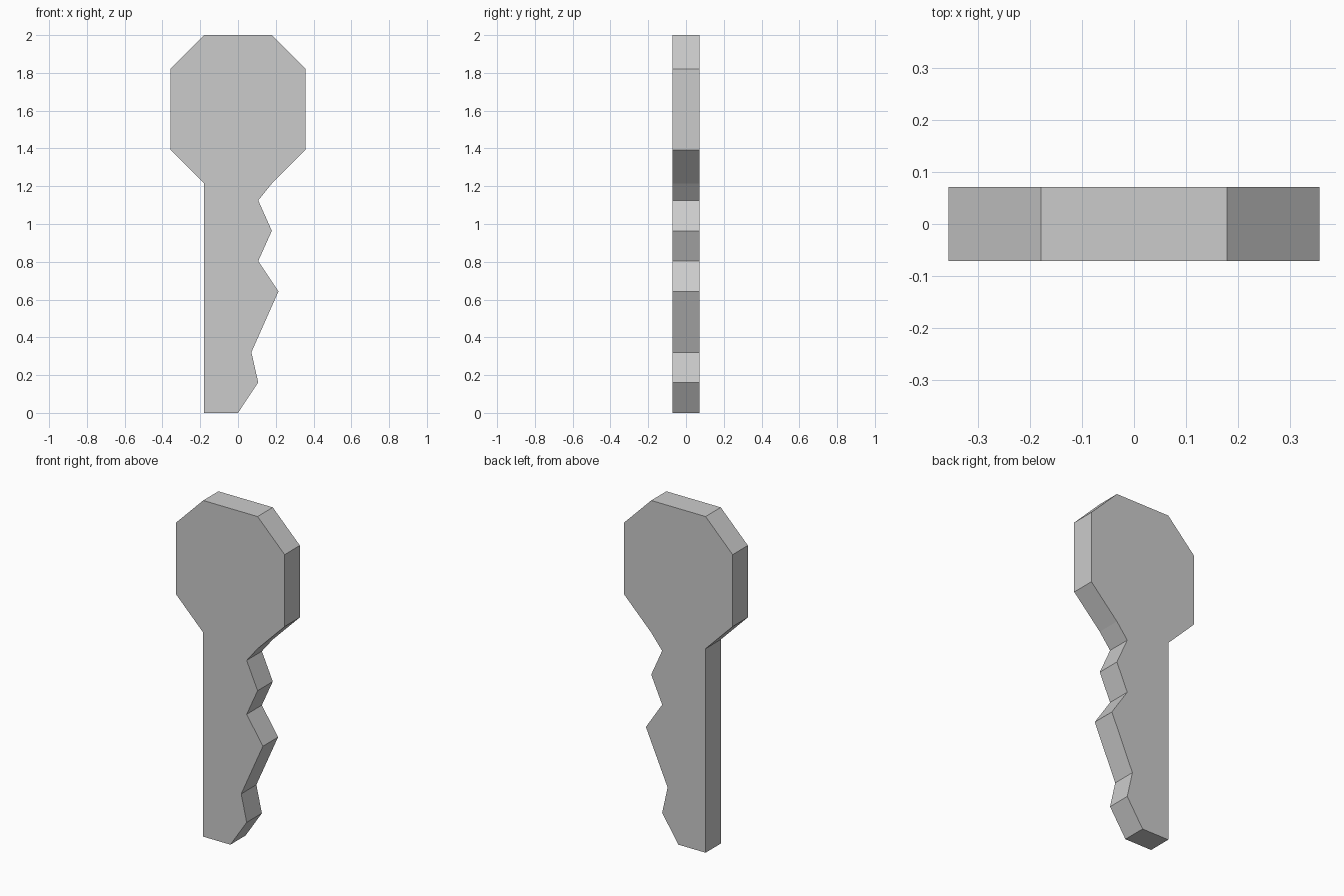
import bpy, bmesh
from mathutils import Vector

if "Cube" in bpy.data.objects:
    bpy.data.objects.remove(bpy.data.objects["Cube"])

HALF_THICKNESS = 0.0714

# Key outline (x, z), anticlockwise seen from the front
tip = [(-0.179, 0), (0, 0)]
teeth = [(0.107, 0.161), (0.071, 0.321), (0.214, 0.643),
         (0.107, 0.804), (0.179, 0.964), (0.107, 1.125)]
bow_right = [(0.179, 1.214), (0.357, 1.393), (0.357, 1.821), (0.179, 2.0)]
bow_left = [(-x, z) for x, z in reversed(bow_right)]


def extruded_profile(name, outline, half):
    bm = bmesh.new()
    face = bm.faces.new([bm.verts.new((x, -half, z)) for x, z in outline])
    result = bmesh.ops.extrude_face_region(bm, geom=[face], use_keep_orig=True)
    moved = [v for v in result["geom"] if isinstance(v, bmesh.types.BMVert)]
    bmesh.ops.translate(bm, verts=moved, vec=Vector((0, 2 * half, 0)))
    bmesh.ops.recalc_face_normals(bm, faces=bm.faces[:])
    mesh = bpy.data.meshes.new(name)
    bm.to_mesh(mesh)
    bm.free()
    obj = bpy.data.objects.new(name, mesh)
    bpy.context.collection.objects.link(obj)
    return obj


# One solid plate: octagonal bow, shank and cut teeth
extruded_profile("key", tip + teeth + bow_right + bow_left, HALF_THICKNESS)
